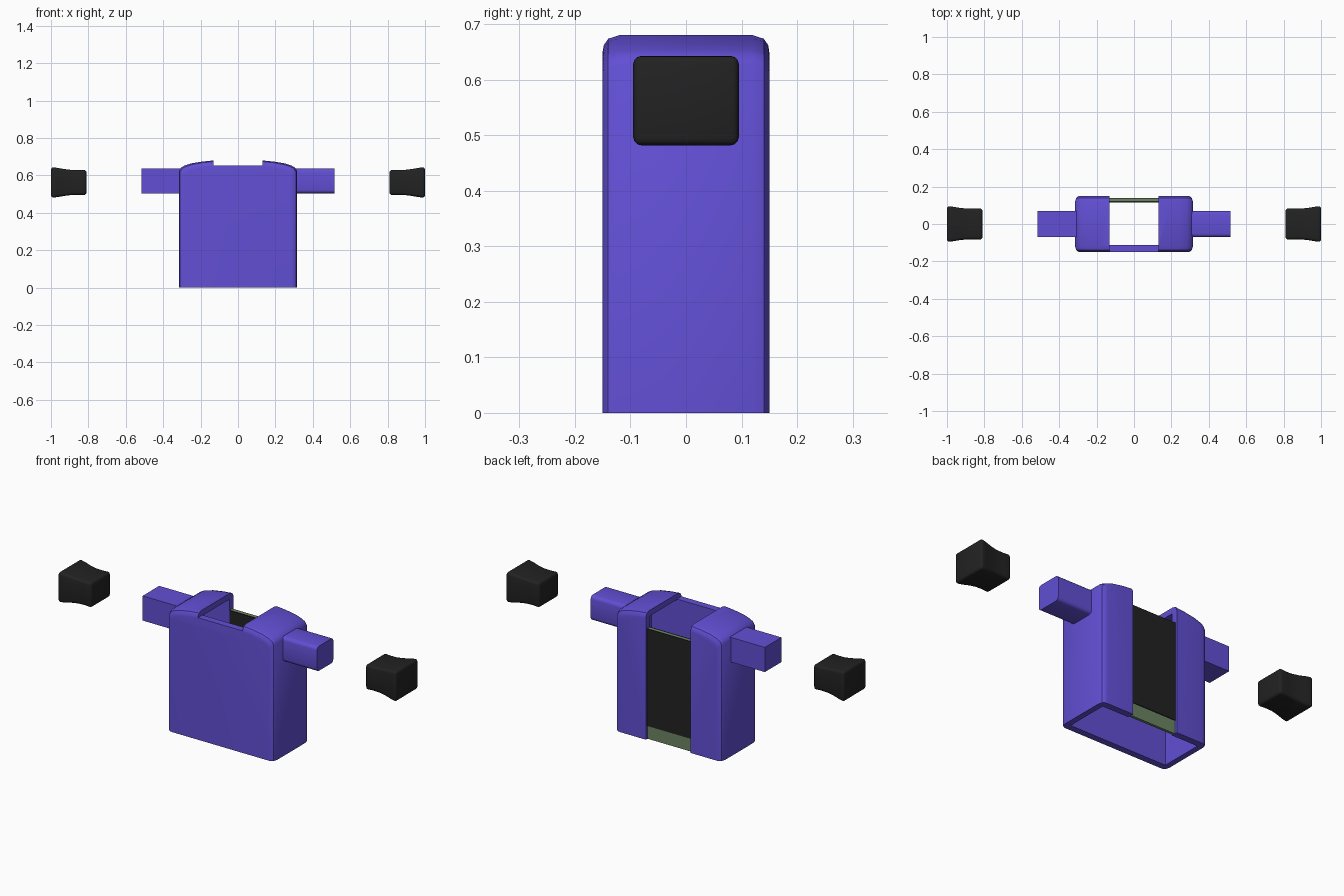
import bpy, bmesh, math

if "Cube" in bpy.data.objects:
    bpy.data.objects.remove(bpy.data.objects["Cube"])


def material(name, rgb):
    m = bpy.data.materials.new(name)
    m.diffuse_color = (*rgb, 1)
    m.use_nodes = True
    m.node_tree.nodes["Principled BSDF"].inputs["Base Color"].default_value = m.diffuse_color
    return m


PURPLE = material("purple_plastic", (0.12, 0.078, 0.66))
BLACK = material("black_rubber", (0.016, 0.016, 0.016))
GREEN = material("board_green", (0.15, 0.23, 0.12))


def finish(bm, name, mat, bevel=0, segments=3, smooth=True):
    """Turn a bmesh into an object, optionally with rounded edges."""
    bmesh.ops.recalc_face_normals(bm, faces=bm.faces)
    mesh = bpy.data.meshes.new(name)
    bm.to_mesh(mesh)
    bm.free()
    ob = bpy.data.objects.new(name, mesh)
    bpy.context.collection.objects.link(ob)
    mesh.materials.append(mat)
    bpy.ops.object.select_all(action='DESELECT')
    bpy.context.view_layer.objects.active = ob
    ob.select_set(True)
    if bevel:
        mod = ob.modifiers.new("round", 'BEVEL')
        mod.width, mod.segments = bevel, segments
        mod.limit_method, mod.angle_limit = 'ANGLE', math.radians(40)
        bpy.ops.object.modifier_apply(modifier=mod.name)
    if smooth:
        bpy.ops.object.shade_smooth_by_angle(angle=math.radians(35))
    return ob


def loft(rings, name, mat, **kw):
    """Skin closed rings of equal point count and cap both ends."""
    bm = bmesh.new()
    vs = [[bm.verts.new(p) for p in ring] for ring in rings]
    n = len(vs[0])
    for a, b in zip(vs, vs[1:]):
        for i in range(n):
            j = (i + 1) % n
            bm.faces.new((a[i], a[j], b[j], b[i]))
    bm.faces.new(vs[0])
    bm.faces.new(vs[-1])
    return finish(bm, name, mat, **kw)


def box(name, lo, hi, mat, **kw):
    (x0, y0, z0), (x1, y1, z1) = lo, hi
    rings = [[(x0, y0, z), (x1, y0, z), (x1, y1, z), (x0, y1, z)] for z in (z0, z1)]
    return loft(rings, name, mat, **kw)


# Arched outline of the shell, shrunk by d on the sides and top
ARCH = [(0.315, 0.625), (0.305, 0.642), (0.285, 0.653), (0.25, 0.664),
        (0.19, 0.674), (0.13, 0.68)]


def arch_ring(y, d, bottom):
    k = (0.315 - d) / 0.315
    right = [(0.315 - d, y, bottom)] + [(x * k, y, z - d) for x, z in ARCH]
    return right + [(-x, y, z) for x, y, z in reversed(right)]


# Shell: hollow, open at the bottom, with a slot through the top and back
ROUND = [(0.15, 0.03), (0.148, 0.017), (0.14, 0.006), (0.12, 0.0)]
steps = [(-y, d) for y, d in ROUND] + [(y, d) for y, d in reversed(ROUND)]
shell = loft([arch_ring(y, d, 0) for y, d in steps], "shell", PURPLE, smooth=False)
cutters = [
    loft([arch_ring(y, 0.03, -0.1) for y in (-0.115, 0.115)], "cavity_cutter", PURPLE, smooth=False),
    box("slot_cutter", (-0.132, -0.112, -0.2), (0.132, 0.3, 0.9), PURPLE, smooth=False),
    box("notch_cutter", (-0.132, -0.3, 0.652), (0.132, 0.3, 0.9), PURPLE, smooth=False),
]
for c in cutters:
    bpy.context.view_layer.objects.active = shell
    mod = shell.modifiers.new("cut", 'BOOLEAN')
    mod.operation, mod.solver, mod.object = 'DIFFERENCE', 'EXACT', c
    bpy.ops.object.modifier_apply(modifier=mod.name)
    bpy.data.objects.remove(c)
bpy.ops.object.select_all(action='DESELECT')
shell.select_set(True)
bpy.context.view_layer.objects.active = shell
bpy.ops.object.shade_smooth_by_angle(angle=math.radians(35))

# Circuit board in the back slot with dark plates on both faces
box("board", (-0.132, 0.122, 0.0), (0.132, 0.136, 0.59), GREEN, smooth=False)
box("back_plate", (-0.132, 0.136, 0.07), (0.132, 0.14, 0.59), BLACK, smooth=False)
box("inner_plate", (-0.132, 0.115, 0.07), (0.132, 0.122, 0.59), BLACK, smooth=False)

# Side pegs and separate flared rubber caps: (x, half depth, half height)
FLARE = [(0.81, 0.084, 0.068), (0.85, 0.082, 0.066), (0.89, 0.082, 0.067),
         (0.93, 0.086, 0.072), (0.965, 0.092, 0.078), (1.0, 0.097, 0.082)]
for side, s in (("left", -1), ("right", 1)):
    bm = bmesh.new()
    bmesh.ops.create_cube(bm, size=1)
    for v in bm.verts:
        v.co = (s * (0.40 + v.co.x * 0.23), v.co.y * 0.14, 0.57 + v.co.z * 0.132)
    along = [e for e in bm.edges if abs(e.verts[0].co.x - e.verts[1].co.x) > 0.1]
    bmesh.ops.bevel(bm, geom=along, offset=0.018, segments=3, profile=0.5, affect='EDGES')
    finish(bm, side + "_peg", PURPLE)

    rings = [[(s * x, a * hy, 0.562 + b * hz) for a, b in ((-1, -1), (1, -1), (1, 1), (-1, 1))]
             for x, hy, hz in FLARE]
    loft(rings, side + "_rubber_cap", BLACK, bevel=0.014)
